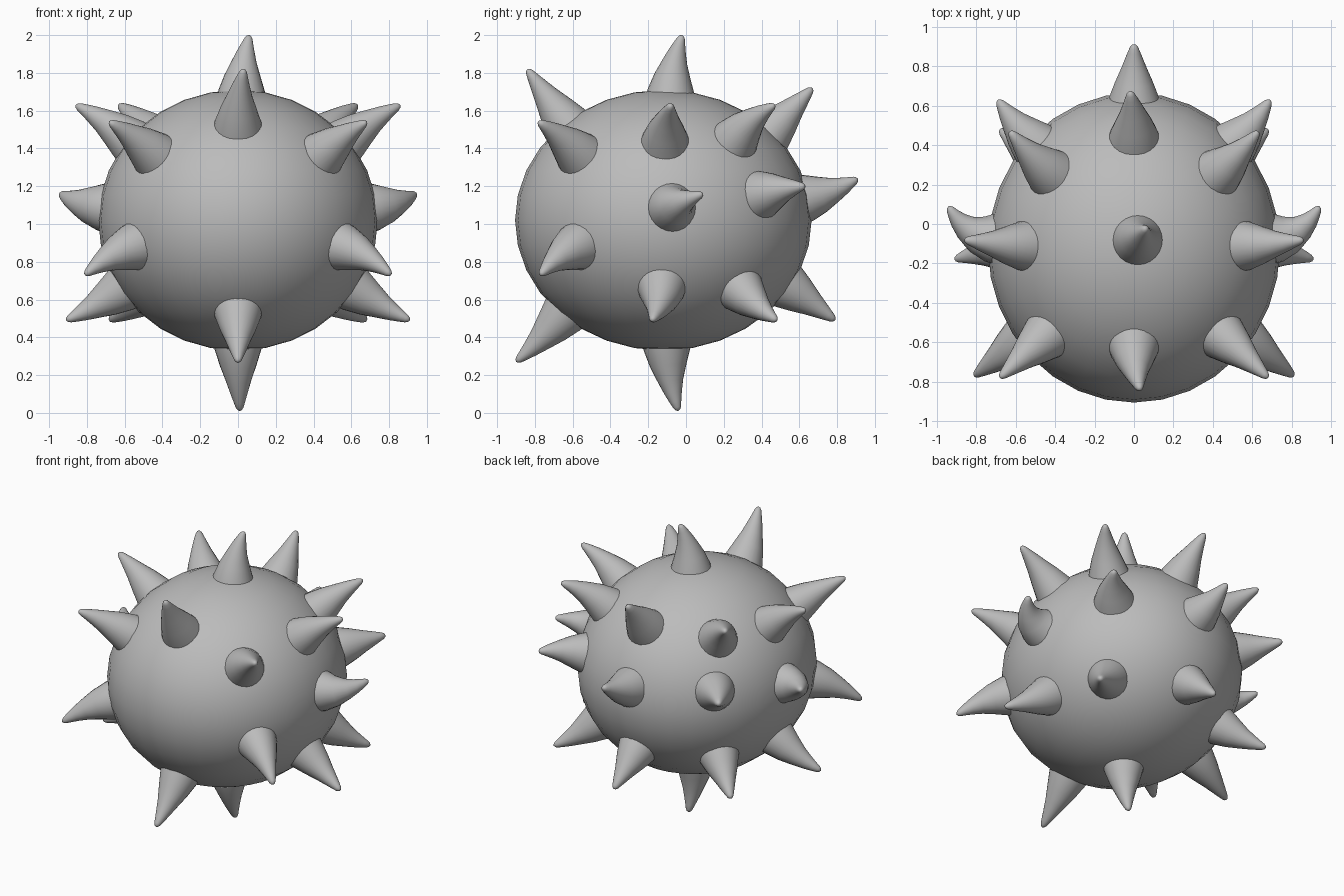
import bpy
import bmesh
import math
from mathutils import Vector

default_cube = bpy.data.objects.get("Cube")
if default_cube:
    bpy.data.objects.remove(default_cube, do_unlink=True)

CENTRE = Vector((0, -0.12, 1.02))
RADII = Vector((0.74, 0.785, 0.69))
SPIKE_RADIUS = 0.122
SPIKE_SIDES = 24

# One flat grey for everything
grey = bpy.data.materials.new("light grey")
grey.use_nodes = True
colour = (0.5, 0.5, 0.5, 1)
grey.diffuse_color = colour
grey.node_tree.nodes["Principled BSDF"].inputs["Base Color"].default_value = colour


def add_object(name, bm):
    """Turn a bmesh into a smooth shaded grey object."""
    bmesh.ops.recalc_face_normals(bm, faces=bm.faces)
    for face in bm.faces:
        face.smooth = True
    mesh = bpy.data.meshes.new(name)
    bm.to_mesh(mesh)
    bm.free()
    mesh.materials.append(grey)
    obj = bpy.data.objects.new(name, mesh)
    bpy.context.collection.objects.link(obj)
    return obj


def surface_point(point):
    """Project a point radially onto the body and give its normal there."""
    offset = point - CENTRE
    scaled = Vector(o / r for o, r in zip(offset, RADII)).normalized()
    on_body = CENTRE + Vector(s * r for s, r in zip(scaled, RADII))
    normal = Vector(s / r for s, r in zip(scaled, RADII)).normalized()
    return on_body, normal


def add_spike(name, base, tip):
    """Sweep a tapering round section along a gently bent axis."""
    base, normal = surface_point(base)
    length = (tip - base).length
    bend = base.lerp(tip, 0.5).lerp(base + normal * length * 0.5, 0.8)
    # Position along the axis and share of the base radius
    profile = [(-0.15, 1.1), (0, 1), (0.25, 0.79), (0.5, 0.55), (0.7, 0.38),
               (0.85, 0.25), (0.94, 0.17), (0.98, 0.1)]
    bm = bmesh.new()
    rings = []
    for t, share in profile:
        point = base * (1 - t) ** 2 + bend * 2 * t * (1 - t) + tip * t ** 2
        axis = ((bend - base) * (1 - t) + (tip - bend) * t).normalized()
        side = axis.orthogonal().normalized() if not rings else (
            side - axis * side.dot(axis)).normalized()
        up = axis.cross(side)
        ring = []
        for i in range(SPIKE_SIDES):
            angle = math.tau * i / SPIKE_SIDES
            spoke = side * math.cos(angle) + up * math.sin(angle)
            ring.append(bm.verts.new(point + spoke * SPIKE_RADIUS * share))
        rings.append(ring)
    end = bm.verts.new(tip)
    for i in range(SPIKE_SIDES):
        j = (i + 1) % SPIKE_SIDES
        for low, high in zip(rings, rings[1:]):
            bm.faces.new((low[i], low[j], high[j], high[i]))
        bm.faces.new((rings[-1][i], rings[-1][j], end))
    add_object(name, bm)


# Round body
bm = bmesh.new()
bmesh.ops.create_uvsphere(bm, u_segments=32, v_segments=16, radius=1)
bmesh.ops.scale(bm, vec=RADII, verts=bm.verts)
bmesh.ops.translate(bm, vec=CENTRE, verts=bm.verts)
add_object("body", bm)

# Spikes on the middle line: base, tip
middle_spikes = {
    "top_spike": ((0.02, -0.08, 1.71), (0.06, -0.02, 2.0)),
    "bottom_spike": ((0, -0.1, 0.33), (0.01, -0.04, 0.01)),
    "front_upper_spike": ((0, -0.64, 1.54), (0.03, -0.84, 1.82)),
    "front_lower_spike": ((0, -0.66, 0.51), (0, -0.9, 0.27)),
    "back_upper_spike": ((0, 0.45, 1.49), (-0.02, 0.67, 1.72)),
    "back_middle_spike": ((0, 0.65, 1.14), (0, 0.91, 1.24)),
    "back_lower_spike": ((0, 0.55, 0.66), (0, 0.79, 0.49)),
}
for name, (base, tip) in middle_spikes.items():
    add_spike(name, Vector(base), Vector(tip))

# Spikes in mirrored pairs: base, tip on the left
paired_spikes = {
    "front_upper_side_spike": ((0.46, -0.58, 1.38), (0.68, -0.78, 1.54)),
    "front_lower_side_spike": ((0.58, -0.6, 0.87), (0.81, -0.77, 0.73)),
    "side_upper_spike": ((0.58, -0.11, 1.45), (0.86, -0.08, 1.63)),
    "side_middle_spike": ((0.73, -0.07, 1.09), (0.94, 0.09, 1.16)),
    "side_lower_spike": ((0.62, -0.13, 0.65), (0.91, -0.18, 0.49)),
    "back_upper_side_spike": ((0.45, 0.28, 1.47), (0.63, 0.47, 1.63)),
    "back_middle_side_spike": ((0.52, 0.42, 1.16), (0.69, 0.63, 1.2)),
    "back_lower_side_spike": ((0.47, 0.3, 0.64), (0.68, 0.48, 0.49)),
}
for name, (base, tip) in paired_spikes.items():
    for side_name, sign in (("left", 1), ("right", -1)):
        mirror = Vector((sign, 1, 1))
        add_spike(f"{side_name}_{name}", Vector(base) * mirror, Vector(tip) * mirror)
